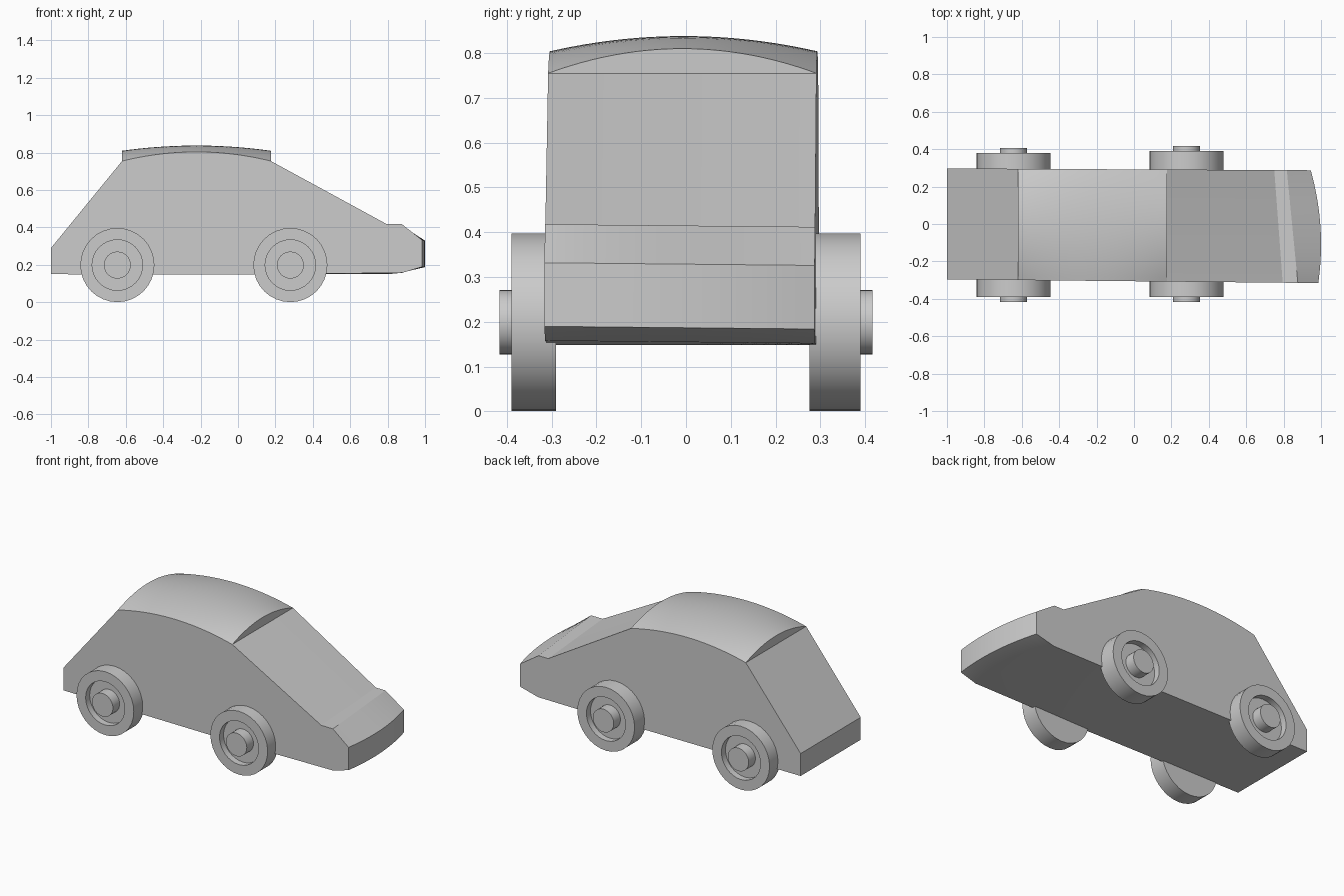
import bpy, bmesh, math

if "Cube" in bpy.data.objects:
    bpy.data.objects.remove(bpy.data.objects["Cube"])


def finish(bm, name, angle=25):
    bmesh.ops.remove_doubles(bm, verts=bm.verts, dist=0.0004)
    bmesh.ops.recalc_face_normals(bm, faces=bm.faces)
    mesh = bpy.data.meshes.new(name)
    bm.to_mesh(mesh)
    bm.free()
    obj = bpy.data.objects.new(name, mesh)
    bpy.context.collection.objects.link(obj)
    bpy.ops.object.select_all(action='DESELECT')
    obj.select_set(True)
    bpy.context.view_layer.objects.active = obj
    bpy.ops.object.shade_smooth_by_angle(angle=math.radians(angle))
    return obj


def body_section(t, roof_steps=20):
    """Side outline at width fraction t (0 = front side, 1 = back side)."""
    bow = 1 - (2 * t - 1) ** 2
    nose = 0.985 + 0.0874 * t - 0.1274 * t * t
    drop = 0.006 * t
    pts = [(-1, 0.15), (0.1, 0.148), (0.88 - 0.06 * t, 0.158 - drop),
           (nose, 0.19 - drop), (nose, 0.332 - drop),
           (0.876 - 0.059 * t, 0.418 - drop), (0.795 - 0.045 * t, 0.418 - drop),
           (0.176, 0.755)]
    # roof arched both along and across the car
    for i in range(roof_steps + 1):
        u = i / roof_steps
        arch = 1 - (2 * u - 1) ** 2
        z = 0.755 + 0.055 * bow + arch * (0.049 - 0.021 * bow)
        pts.append((0.176 - 0.796 * u, z))
    return pts + [(-0.62, 0.755), (-1, 0.29)]


# Body: side outline lofted across the width
bm = bmesh.new()
STEPS = 24
rings = []
for j in range(STEPS + 1):
    t = j / STEPS
    ring = []
    for x, z in body_section(t):
        left, right = -0.306 - 0.010 * x, 0.292 - 0.005 * x
        ring.append(bm.verts.new((x, left + (right - left) * t, z)))
    rings.append(ring)
for a, b in zip(rings, rings[1:]):
    for i in range(len(a)):
        k = (i + 1) % len(a)
        bm.faces.new((a[i], a[k], b[k], b[i]))
bm.faces.new(rings[0])
bm.faces.new(rings[-1])
finish(bm, "car_body", 20)


# Wheels: turned profile with recessed disc and projecting hub
def wheel(name, x, side, inner, width):
    bm = bmesh.new()
    outline = [(0, 0), (0.198, 0), (0.198, width), (0.135, width),
               (0.135, width - 0.04), (0.072, width - 0.04),
               (0.072, width + 0.026), (0, width + 0.026)]
    verts = [bm.verts.new((x + r, side * (inner + d), 0.199)) for r, d in outline]
    edges = [bm.edges.new(p) for p in zip(verts, verts[1:])]
    bmesh.ops.spin(bm, geom=verts + edges, cent=(x, 0, 0.199), axis=(0, 1, 0),
                   angle=math.tau, steps=32, use_merge=False)
    finish(bm, name)


for label, x, back_width in (("rear", -0.645, 0.103), ("front", 0.28, 0.114)):
    wheel(label + "_wheel_near", x, -1, 0.290, 0.10)
    wheel(label + "_wheel_far", x, 1, 0.276, back_width)
